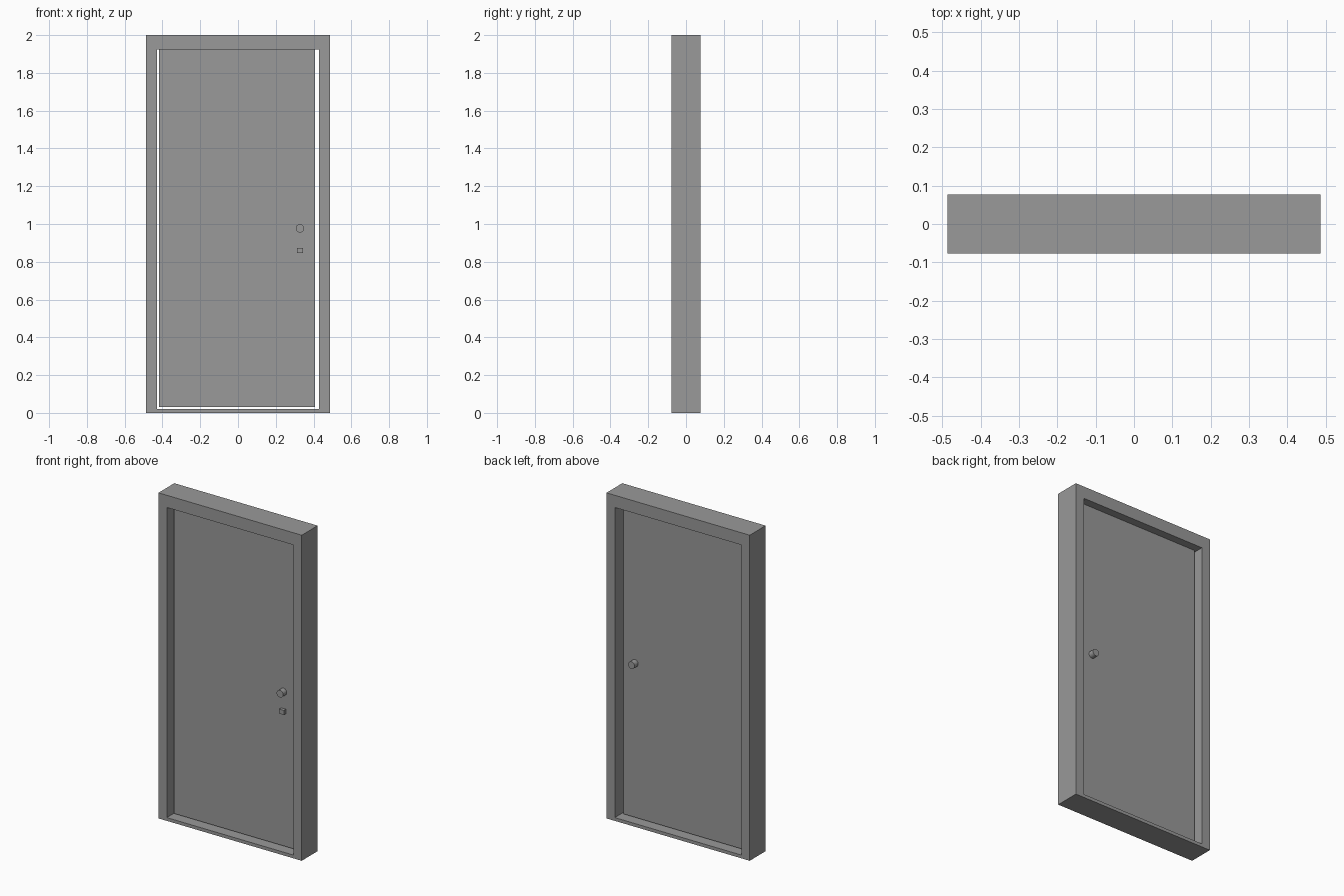
import bpy
import math
from mathutils import Matrix

cube = bpy.data.objects.get("Cube")
if cube:
    bpy.data.objects.remove(cube, do_unlink=True)

import bmesh

# One plain grey for everything
GREY = (0.319, 0.319, 0.319, 1.0)
grey = bpy.data.materials.new("plain_grey")
grey.use_nodes = True
grey.diffuse_color = GREY
grey.node_tree.nodes["Principled BSDF"].inputs["Base Color"].default_value = GREY


def add_object(name, bm):
    bmesh.ops.recalc_face_normals(bm, faces=bm.faces)
    mesh = bpy.data.meshes.new(name)
    bm.to_mesh(mesh)
    bm.free()
    mesh.materials.append(grey)
    obj = bpy.data.objects.new(name, mesh)
    bpy.context.collection.objects.link(obj)
    return obj


def box(name, low, high):
    bm = bmesh.new()
    bmesh.ops.create_cube(bm, size=1)
    for v in bm.verts:
        v.co = [(h if c > 0 else l) for c, l, h in zip(v.co, low, high)]
    return add_object(name, bm)


HALF_W, HALF_D, TOP = 0.487, 0.077, 2.0
OPEN_W, SILL, LINTEL = 0.43, 0.02, 1.925
DOOR_D = 0.027
KNOB_X, KNOB_Z, KNOB_R, KNOB_LEN = 0.328, 0.977, 0.022, 0.035

# Frame: outer and inner rectangles bridged into one closed ring
bm = bmesh.new()
outer = [(-HALF_W, 0), (HALF_W, 0), (HALF_W, TOP), (-HALF_W, TOP)]
inner = [(-OPEN_W, SILL), (OPEN_W, SILL), (OPEN_W, LINTEL), (-OPEN_W, LINTEL)]
rings = [[bm.verts.new((x, y, z)) for x, z in loop]
         for loop, y in ((outer, -HALF_D), (inner, -HALF_D),
                         (inner, HALF_D), (outer, HALF_D))]
for r in range(4):
    a, b = rings[r], rings[(r + 1) % 4]
    for i in range(4):
        j = (i + 1) % 4
        bm.faces.new((a[i], a[j], b[j], b[i]))
add_object("door_frame", bm)

# Door leaf, with a narrow gap at the sides and bottom
box("door_leaf", (-0.417, -DOOR_D, 0.03), (0.407, DOOR_D, LINTEL))

# Knobs on both faces
for name, side in (("front_knob", -1), ("back_knob", 1)):
    bm = bmesh.new()
    place = (Matrix.Translation((KNOB_X, side * (DOOR_D + KNOB_LEN / 2), KNOB_Z))
             @ Matrix.Rotation(math.pi / 2, 4, "X"))
    bmesh.ops.create_cone(bm, cap_ends=True, segments=32, radius1=KNOB_R,
                          radius2=KNOB_R, depth=KNOB_LEN, matrix=place)
    knob = add_object(name, bm)
    bpy.ops.object.select_all(action="DESELECT")
    knob.select_set(True)
    bpy.context.view_layer.objects.active = knob
    bpy.ops.object.shade_smooth_by_angle(angle=math.radians(30))

# Lock block below the front knob
box("lock", (KNOB_X - 0.016, -DOOR_D - 0.02, 0.846),
    (KNOB_X + 0.016, -DOOR_D, 0.874))
